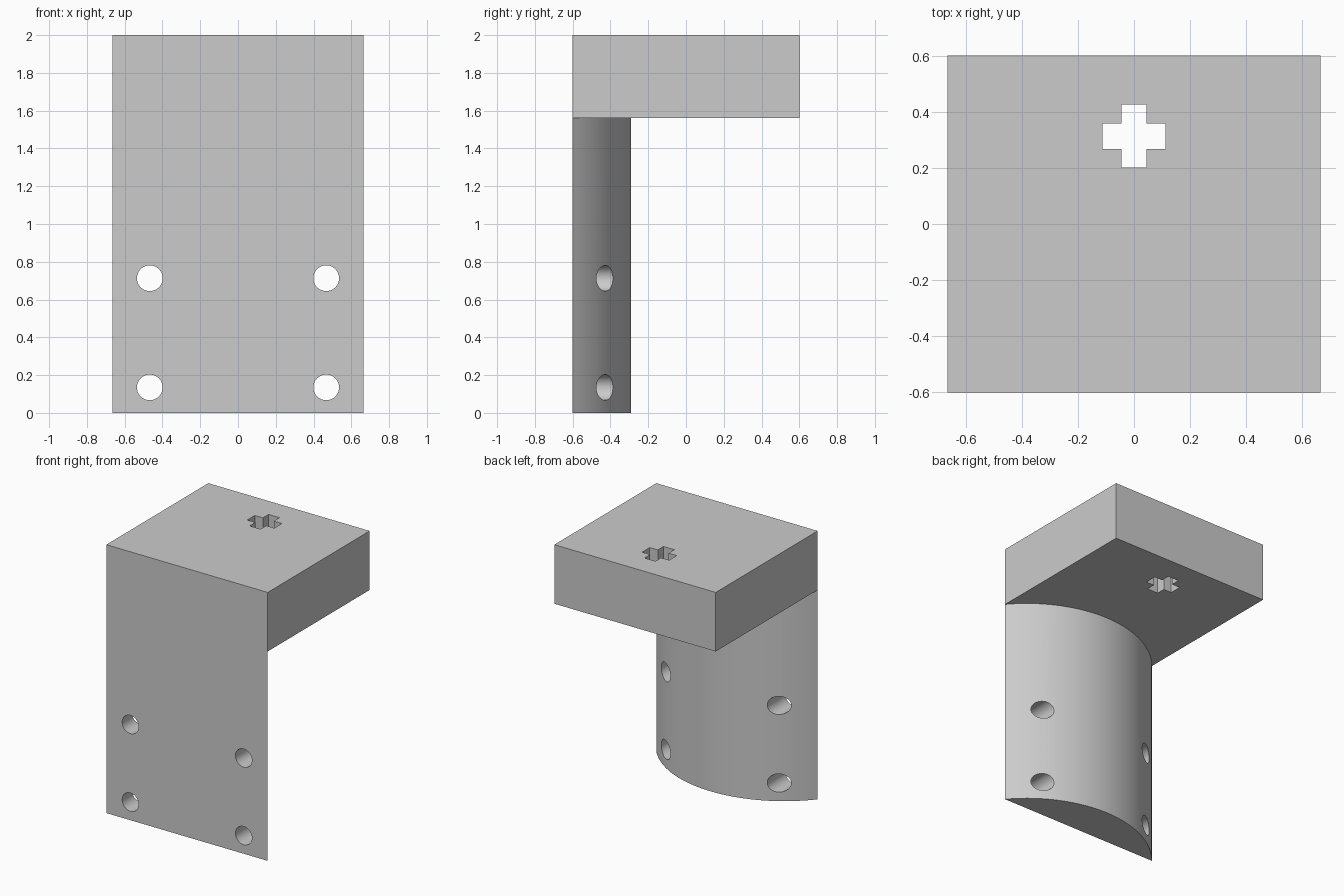
import bpy
import math
from mathutils import Matrix

cube = bpy.data.objects.get("Cube")
if cube:
    bpy.data.objects.remove(cube, do_unlink=True)

W, D, H = 0.665, 0.6, 2.0      # half width, half depth, height
SLAB_Z = 1.56                  # underside of the top block
BULGE = 0.31                   # depth of the rounded column

grey = bpy.data.materials.new("plain grey")
grey.use_nodes = True
grey.diffuse_color = (0.6, 0.6, 0.6, 1)
grey.node_tree.nodes["Principled BSDF"].inputs["Base Color"].default_value = (0.6, 0.6, 0.6, 1)


def prism(name, outline, z0, z1):
    """Extrude a counter-clockwise xy outline from z0 to z1."""
    n = len(outline)
    verts = [(x, y, z) for z in (z0, z1) for x, y in outline]
    faces = [tuple(reversed(range(n))), tuple(range(n, 2 * n))]
    faces += [(i, (i + 1) % n, n + (i + 1) % n, n + i) for i in range(n)]
    mesh = bpy.data.meshes.new(name)
    mesh.from_pydata(verts, [], faces)
    mesh.materials.append(grey)
    obj = bpy.data.objects.new(name, mesh)
    bpy.context.collection.objects.link(obj)
    return obj


def cut(target, cutter):
    """Subtract the cutter, then discard it."""
    mod = target.modifiers.new("cut", 'BOOLEAN')
    mod.operation = 'DIFFERENCE'
    mod.solver = 'EXACT'
    mod.object = cutter
    cutter.hide_render = True
    bpy.context.view_layer.objects.active = target
    bpy.ops.object.modifier_apply(modifier=mod.name)
    bpy.data.objects.remove(cutter, do_unlink=True)


# Top block with a cross-shaped through hole
block = prism("top_block", [(-W, -D), (W, -D), (W, D), (-W, D)], SLAB_Z, H)
a, b, cy = 0.045, 0.112, 0.313
cross = [(b, -a), (b, a), (a, a), (a, b), (-a, b), (-a, a),
         (-b, a), (-b, -a), (-a, -a), (-a, -b), (a, -b), (a, -a)]
cut(block, prism("cross_cutter", [(x, y + cy) for x, y in cross], SLAB_Z - 0.2, H + 0.2))

# Column: flat front, circular-segment back
radius = (W * W + BULGE * BULGE) / (2 * BULGE)
centre_y = -D + BULGE - radius
half = math.asin(W / radius)
steps = 48
angles = [half - 2 * half * i / steps for i in range(steps + 1)]
arc = [(radius * math.sin(t), centre_y + radius * math.cos(t)) for t in angles]
column = prism("rounded_column", arc, 0, SLAB_Z)

# Four round bolt holes running front to back
ring = [(0.068 * math.cos(math.tau * i / 48), 0.068 * math.sin(math.tau * i / 48)) for i in range(48)]
for x in (-0.467, 0.467):
    for z in (0.135, 0.713):
        drill = prism("hole_cutter", ring, -1, 1)
        drill.data.transform(Matrix.Translation((x, 0, z)) @ Matrix.Rotation(math.pi / 2, 4, 'X'))
        cut(column, drill)

# Smooth the curved surfaces, keep corners crisp
bpy.ops.object.select_all(action='DESELECT')
column.select_set(True)
bpy.context.view_layer.objects.active = column
bpy.ops.object.shade_smooth_by_angle(angle=math.radians(30))
